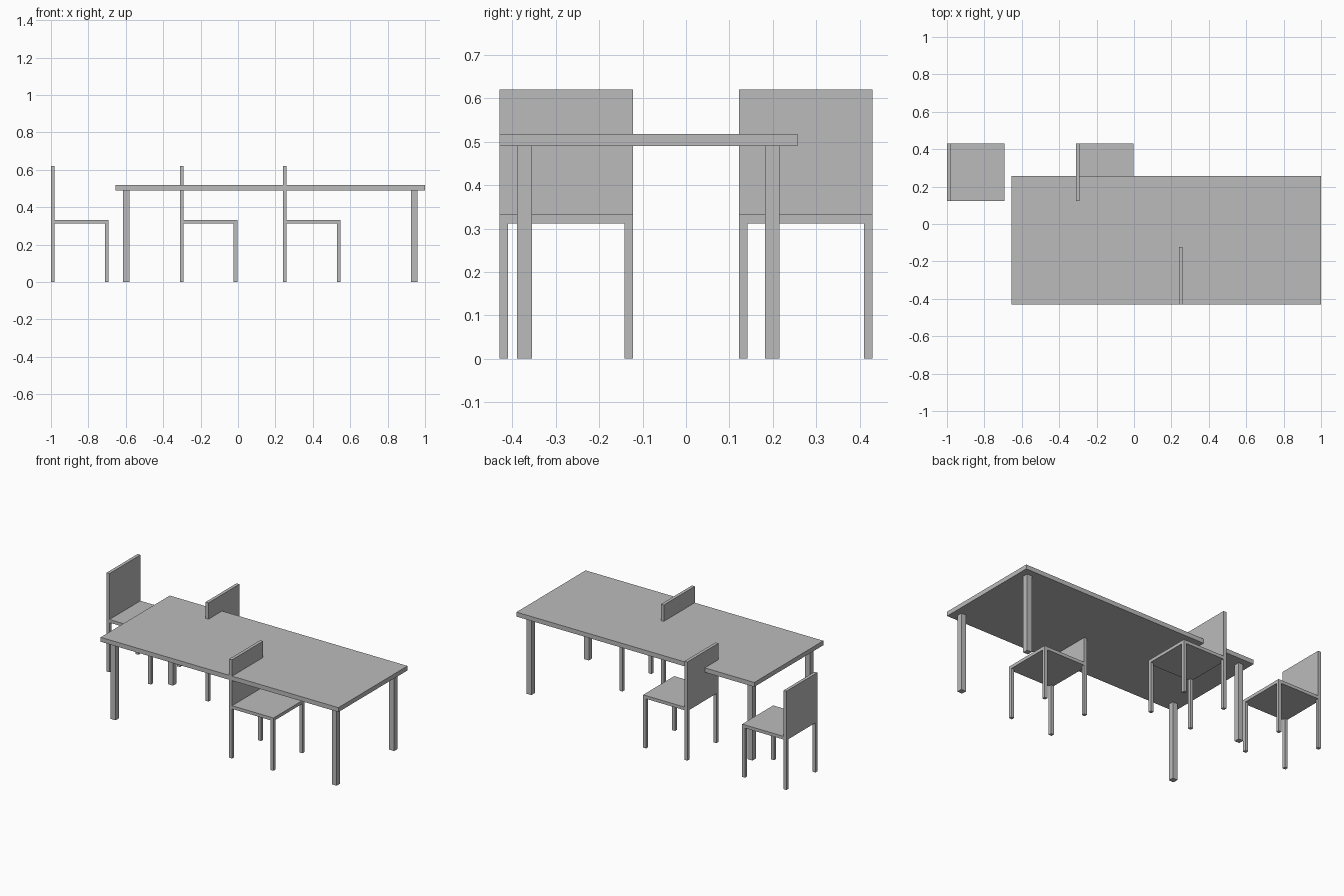
import bpy

cube = bpy.data.objects.get("Cube")
if cube:
    bpy.data.objects.remove(cube, do_unlink=True)

GREY = (0.5, 0.5, 0.5, 1.0)
mat = bpy.data.materials.new("plain grey")
mat.use_nodes = True
mat.diffuse_color = GREY
mat.node_tree.nodes["Principled BSDF"].inputs["Base Color"].default_value = GREY


def box(name, low, high):
    """Axis-aligned box between two opposite corners."""
    bpy.ops.mesh.primitive_cube_add(size=1)
    ob = bpy.context.object
    ob.name = name
    for v in ob.data.vertices:
        v.co = [(a + b) / 2 + c * (b - a) for a, b, c in zip(low, high, v.co)]
    ob.data.materials.append(mat)
    return ob


def legs(name, x0, x1, y0, y1, top, t):
    """Four square legs of thickness t, flush with a rectangle's corners."""
    for xn, x in (("right", x0), ("left", x1 - t)):
        for yn, y in (("front", y0), ("back", y1 - t)):
            box(f"{name}_{yn}_{xn}_leg", (x, y, 0), (x + t, y + t, top))


# Table: slab top on four inset legs
X0, X1, Y0, Y1 = -0.655, 1.0, -0.43, 0.257
INSET = 0.041
box("table_top", (X0, Y0, 0.49), (X1, Y1, 0.518))
legs("table", X0 + INSET, X1 - INSET, Y0 + INSET, Y1 - INSET, 0.49, 0.034)

# Chairs: seat, flush legs and an upright back panel on the -x edge
SIZE, THICK, UNDER, SEAT, TOP = 0.308, 0.02, 0.312, 0.332, 0.621
places = {"end_chair": (-1.0, 0.122), "back_chair": (-0.311, 0.122),
          "front_chair": (0.24, -0.43)}
for name, (x, y) in places.items():
    box(f"{name}_seat", (x, y, UNDER), (x + SIZE, y + SIZE, SEAT))
    box(f"{name}_backrest", (x, y, SEAT), (x + THICK, y + SIZE, TOP))
    legs(name, x, x + SIZE, y, y + SIZE, UNDER, THICK)
